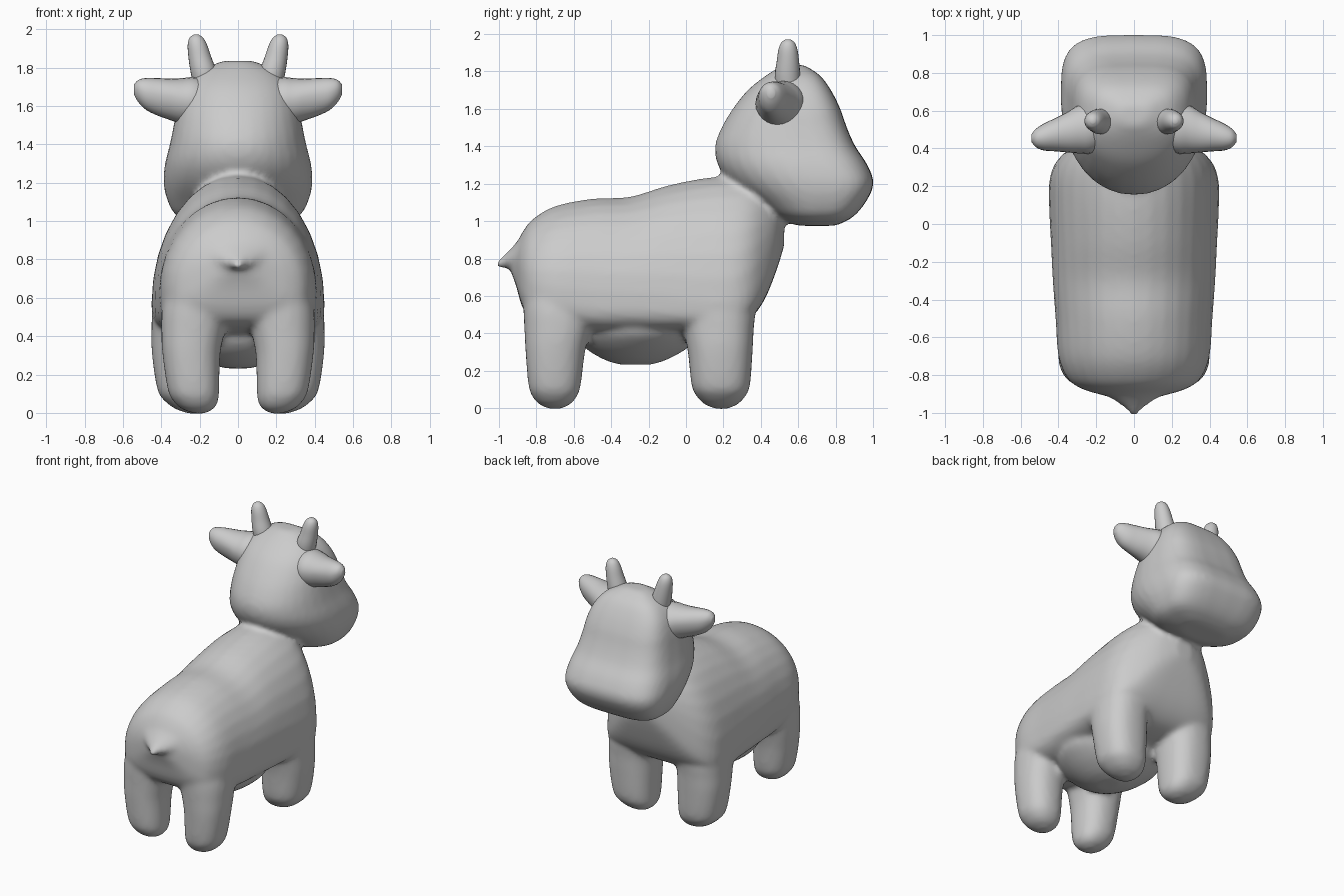
import bpy, bmesh, math


def catmull(a, b, c, d, t):
    return 0.5 * (2*b + (c-a)*t + (2*a-5*b+4*c-d)*t*t + (3*b-a-3*c+d)*t**3)


def smooth_rows(rows, steps):
    """Insert spline-interpolated sections between the given ones."""
    out = []
    for i in range(len(rows) - 1):
        p = [rows[max(i-1, 0)], rows[i], rows[i+1], rows[min(i+2, len(rows)-1)]]
        for s in range(steps):
            out.append([catmull(*q, s / steps) for q in zip(*p)])
    out.append(list(rows[-1]))
    return out


def spow(v, e):
    return math.copysign(abs(v) ** (2 / e), v)


def loft(name, axis, rows, e_lo=2.0, e_hi=2.0, n=32, steps=4, side=1):
    """Rows: position on axis, centre, half width, low, middle, high.
    e_lo and e_hi set how square the low and high halves are."""
    u, v = [i for i in range(3) if i != axis]
    bm = bmesh.new()
    rings = []
    for pos, cen, w, lo, mid, hi in smooth_rows(rows, steps):
        ring = []
        for k in range(n):
            a = 2 * math.pi * k / n
            e, r = (e_hi, hi - mid) if math.sin(a) >= 0 else (e_lo, mid - lo)
            co = [0, 0, 0]
            co[axis] = pos
            co[u] = cen + w * spow(math.cos(a), e)
            co[v] = mid + r * spow(math.sin(a), e)
            co[0] *= side
            ring.append(bm.verts.new(co))
        rings.append(ring)
    for a, b in zip(rings, rings[1:]):
        for k in range(n):
            j = (k + 1) % n
            bm.faces.new((a[k], a[j], b[j], b[k]))
    bm.faces.new(rings[0])
    bm.faces.new(rings[-1])
    bmesh.ops.recalc_face_normals(bm, faces=bm.faces)
    me = bpy.data.meshes.new(name)
    bm.to_mesh(me)
    bm.free()
    me.polygons.foreach_set("use_smooth", [True] * len(me.polygons))
    ob = bpy.data.objects.new(name, me)
    bpy.context.collection.objects.link(ob)
    return ob


# Torso, lofted from rump to chest
torso = loft("body", 1, [
    (-.94, 0, .05, .74, .79, .83), (-.91, 0, .15, .66, .76, .87),
    (-.875, 0, .27, .54, .70, .94), (-.82, 0, .35, .47, .67, 1.01),
    (-.70, 0, .40, .43, .65, 1.08), (-.50, 0, .415, .40, .63, 1.12),
    (-.30, 0, .43, .40, .62, 1.13), (-.10, 0, .44, .40, .60, 1.19),
    (.10, 0, .45, .41, .57, 1.23), (.25, 0, .445, .43, .57, 1.24),
    (.345, 0, .40, .48, .62, 1.235), (.42, 0, .31, .58, .72, 1.21),
    (.485, 0, .19, .74, .86, 1.16), (.525, 0, .06, .87, .95, 1.06)], e_lo=4)

# Head, lofted upward: round at the back, square at the muzzle
head = loft("head", 2, [
    (.975, 0, .17, .60, .72, .80), (1.02, 0, .31, .48, .70, .89),
    (1.10, 0, .365, .37, .70, .96), (1.20, 0, .388, .24, .68, 1.003),
    (1.30, 0, .38, .17, .62, .97), (1.40, 0, .355, .155, .58, .905),
    (1.50, 0, .335, .19, .56, .86), (1.60, 0, .315, .25, .56, .825),
    (1.70, 0, .275, .33, .56, .775), (1.78, 0, .20, .43, .57, .715),
    (1.835, 0, .08, .52, .58, .63)], e_lo=2.1, e_hi=3.6)

# Hanging belly
belly = loft("belly", 2, [
    (.232, 0, .06, -.35, -.27, -.19), (.26, 0, .16, -.44, -.27, -.10),
    (.33, 0, .28, -.55, -.26, .02), (.42, 0, .36, -.60, -.25, .08),
    (.55, 0, .33, -.55, -.25, .05)])

# Legs
rear = [(-.004, .20, .025, -.73, -.70, -.67), (.02, .21, .082, -.785, -.70, -.62),
        (.06, .22, .116, -.82, -.70, -.585), (.12, .232, .134, -.842, -.705, -.563),
        (.30, .243, .15, -.858, -.70, -.54), (.42, .235, .165, -.864, -.69, -.51),
        (.55, .22, .175, -.87, -.69, -.47), (.72, .20, .15, -.87, -.68, -.47)]
front = [(-.004, .225, .03, .16, .19, .22), (.02, .235, .09, .10, .19, .275),
         (.06, .25, .13, .06, .19, .315), (.12, .267, .153, .03, .19, .342),
         (.30, .278, .17, .01, .185, .356), (.42, .277, .173, -.015, .18, .362),
         (.55, .265, .18, -.05, .17, .37), (.72, .24, .16, -.02, .16, .33)]
parts = [torso, head, belly]
for s in (1, -1):
    parts.append(loft("rear_leg", 2, rear, 2.3, 2.3, side=s))
    parts.append(loft("front_leg", 2, front, 2.4, 2.4, side=s))

# Tail stub
parts.append(loft("tail", 1, [
    (-.80, 0, .26, .74, .86, .98), (-.87, 0, .20, .75, .83, .93),
    (-.92, 0, .125, .75, .80, .87), (-.97, 0, .055, .75, .78, .82),
    (-1.008, 0, .02, .75, .768, .79)], n=20))

# Fuse the main masses into one soft skin
with bpy.context.temp_override(active_object=torso, object=torso,
                               selected_objects=parts,
                               selected_editable_objects=parts):
    bpy.ops.object.join()
rm = torso.modifiers.new("fuse", 'REMESH')
rm.mode = 'VOXEL'
rm.voxel_size = 0.018
rm.use_smooth_shade = True
sm = torso.modifiers.new("soften", 'SMOOTH')
sm.factor = 0.5
sm.iterations = 7

# Ears and horns
for s in (1, -1):
    loft("ear", 0, [
        (.12, .52, .10, 1.55, 1.63, 1.71), (.22, .51, .135, 1.50, 1.63, 1.748),
        (.29, .502, .128, 1.505, 1.635, 1.745), (.35, .487, .108, 1.525, 1.65, 1.742),
        (.42, .472, .087, 1.55, 1.66, 1.745), (.48, .46, .070, 1.58, 1.67, 1.745),
        (.52, .455, .048, 1.62, 1.685, 1.735), (.543, .455, .02, 1.66, 1.685, 1.71)],
        n=24, side=s)
    loft("horn", 2, [
        (1.66, .16, .06, .49, .55, .61), (1.77, .178, .068, .475, .543, .611),
        (1.86, .20, .059, .486, .545, .604), (1.92, .212, .050, .495, .545, .595),
        (1.955, .217, .035, .51, .545, .58), (1.972, .218, .012, .533, .545, .557)],
        n=24, side=s)
